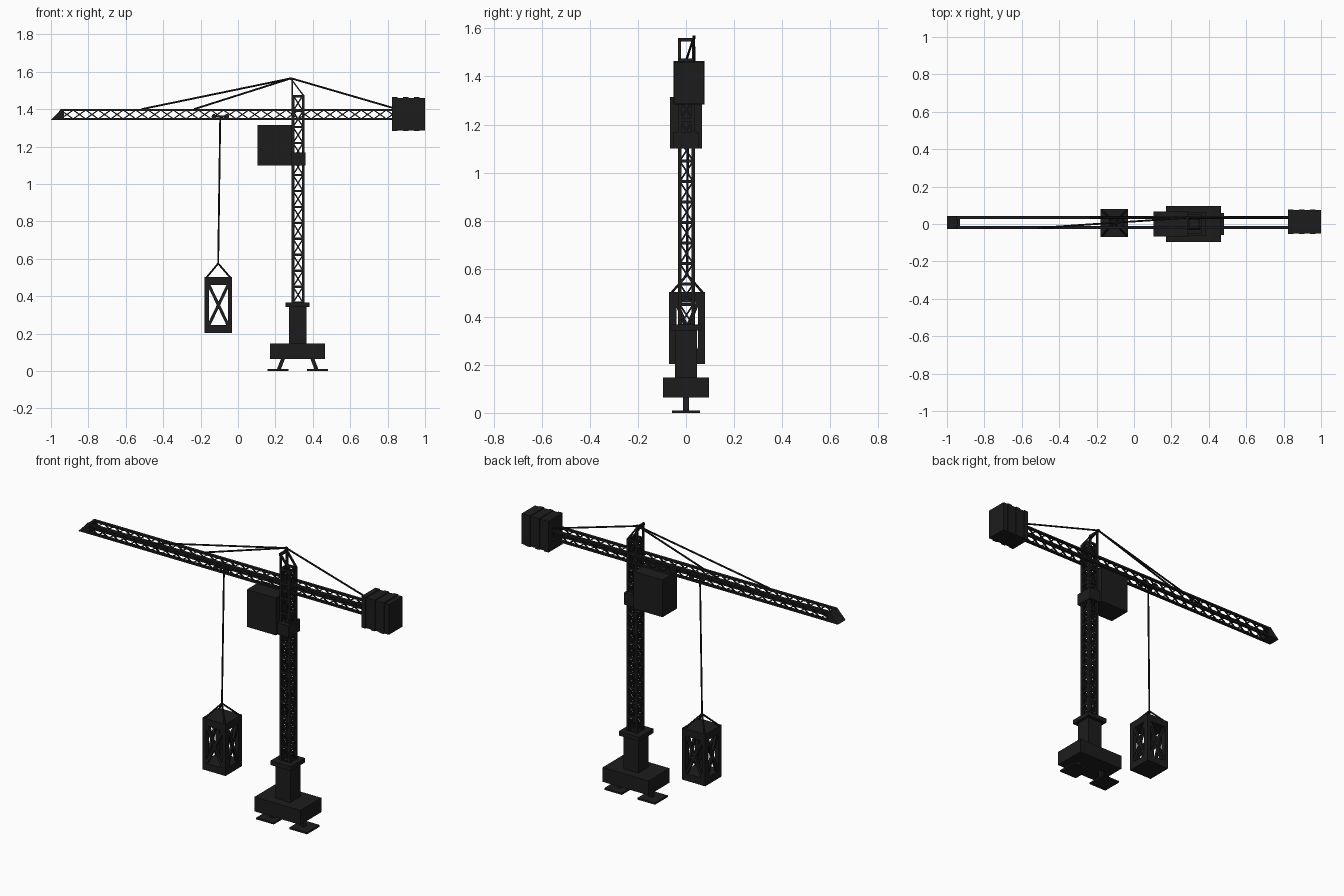
import bpy, bmesh
from mathutils import Vector, Matrix

if "Cube" in bpy.data.objects:
    bpy.data.objects.remove(bpy.data.objects["Cube"])

mat = bpy.data.materials.new("black_paint")
mat.diffuse_color = (0.012, 0.012, 0.012, 1)
mat.use_nodes = True
mat.node_tree.nodes["Principled BSDF"].inputs["Base Color"].default_value = mat.diffuse_color
X, Y, Z = Vector((1, 0, 0)), Vector((0, 1, 0)), Vector((0, 0, 1))


def finish(name, bm):
    bmesh.ops.recalc_face_normals(bm, faces=bm.faces)
    me = bpy.data.meshes.new(name)
    bm.to_mesh(me)
    bm.free()
    me.materials.append(mat)
    ob = bpy.data.objects.new(name, me)
    bpy.context.collection.objects.link(ob)
    return ob


def box(bm, x0, x1, y0, y1, z0, z1):
    m = Matrix.Translation(((x0 + x1) / 2, (y0 + y1) / 2, (z0 + z1) / 2))
    bmesh.ops.create_cube(bm, size=1, matrix=m @ Matrix.Diagonal((x1 - x0, y1 - y0, z1 - z0, 1)))


def beam(bm, a, b, w, h, ref=Y):
    """Square bar from a to b: w along ref, h across it."""
    a, b = Vector(a), Vector(b)
    d = (b - a).normalized()
    s = d.cross(ref).normalized()
    r = s.cross(d)
    rot = Matrix((d, r, s)).transposed().to_4x4()
    m = Matrix.Translation((a + b) / 2) @ rot @ Matrix.Diagonal(((b - a).length, w, h, 1))
    bmesh.ops.create_cube(bm, size=1, matrix=m)


def rod(bm, a, b, r, seg=8):
    a, b = Vector(a), Vector(b)
    d = b - a
    m = Matrix.Translation((a + b) / 2) @ d.to_track_quat('Z', 'Y').to_matrix().to_4x4()
    bmesh.ops.create_cone(bm, cap_ends=True, segments=seg, radius1=r, radius2=r, depth=d.length, matrix=m)


def prism(bm, profile, y0, y1):
    f = bm.faces.new([bm.verts.new((x, y0, z)) for x, z in profile])
    ext = bmesh.ops.extrude_face_region(bm, geom=[f])["geom"]
    bmesh.ops.translate(bm, vec=(0, y1 - y0, 0), verts=[v for v in ext if isinstance(v, bmesh.types.BMVert)])


def single_box(name, *dims):
    bm = bmesh.new()
    box(bm, *dims)
    return finish(name, bm)


# Base block, pedestal and collars
single_box("base_block", 0.172, 0.465, -0.096, 0.096, 0.065, 0.148)
single_box("pedestal", 0.272, 0.366, -0.045, 0.045, 0.148, 0.345)
single_box("pedestal_collar", 0.253, 0.383, -0.065, 0.065, 0.342, 0.367)

# Feet with slanted legs
for side, s in (("left", -1), ("right", 1)):
    bm = bmesh.new()
    c = 0.319
    xs = sorted((c + s * 0.05, c + s * 0.162))
    box(bm, xs[0], xs[1], -0.058, 0.058, 0, 0.01)
    beam(bm, (c + s * 0.102, 0, 0.005), (c + s * 0.075, 0, 0.075), 0.024, 0.02)
    finish(side + "_foot", bm)

# Lattice mast
mx0, mx1, my0, my1, mz0, mz1 = 0.287, 0.355, -0.033, 0.037, 0.365, 1.475
t = 0.014
bm = bmesh.new()
for x in (mx0, mx1 - t):
    for y in (my0, my1 - t):
        box(bm, x, x + t, y, y + t, mz0, mz1)
n = 13
step = (mz1 - mz0) / n
xa, xb, ya, yb = mx0 + t / 2, mx1 - t / 2, my0 + t / 2, my1 - t / 2
for i in range(n + 1):
    z = min(mz0 + i * step, mz1 - 0.006)
    for y in (ya, yb):
        beam(bm, (xa, y, z), (xb, y, z), 0.01, 0.012)
    for x in (xa, xb):
        beam(bm, (x, ya, z), (x, yb, z), 0.01, 0.012, X)
    if i < n:
        for z0, z1 in ((z, mz0 + (i + 1) * step), (mz0 + (i + 1) * step, z)):
            for y in (ya, yb):
                beam(bm, (xa, y, z0), (xb, y, z1), 0.006, 0.007)
            for x in (xa, xb):
                beam(bm, (x, ya, z0), (x, yb, z1), 0.006, 0.007, X)
finish("lattice_mast", bm)

# Mast head frame
bm = bmesh.new()
for y in (my0 + 0.006, my1 - 0.006):
    beam(bm, (0.291, y, 1.47), (0.291, y, 1.56), 0.012, 0.008)
    beam(bm, (0.287, y, 1.557), (0.351, y, 1.472), 0.012, 0.007)
box(bm, 0.285, 0.295, my0, my1, 1.545, 1.56)
box(bm, 0.278, 0.292, 0.027, 0.039, 1.555, 1.57)
finish("mast_head", bm)

# Operator cab and its mast collar
single_box("cab", 0.103, 0.288, -0.067, 0.067, 1.1, 1.315)
single_box("cab_collar", 0.28, 0.36, -0.053, 0.053, 1.1, 1.168)

# Jib with crossed side bracing
jx0, jx1, jz0, jz1 = -0.948, 0.86, 1.343, 1.4
bm = bmesh.new()
n = 27
step = (jx1 - jx0) / n
for y in (-0.019, 0.035):
    for z in (jz0 + 0.005, jz1 - 0.005):
        beam(bm, (jx0, y, z), (jx1, y, z), 0.017, 0.01)
    for i in range(n):
        x = jx0 + i * step
        beam(bm, (x, y, jz0 + 0.005), (x + step, y, jz1 - 0.005), 0.006, 0.006)
        beam(bm, (x, y, jz1 - 0.005), (x + step, y, jz0 + 0.005), 0.006, 0.006)
finish("jib", bm)

bm = bmesh.new()
prism(bm, [(-1.0, jz0), (-0.93, jz0), (-0.93, jz1), (-0.945, jz1)], -0.028, 0.044)
finish("jib_tip", bm)

# Counterweight slabs
bm = bmesh.new()
n = 6
w = 0.176 / n
for i in range(n):
    x = 0.824 + i * w
    d = 0.003 * (i % 2)
    box(bm, x, x + w - 0.001, -0.053 + d, 0.077 - d, 1.284 + d, 1.464 - d)
box(bm, 0.83, 0.995, -0.045, 0.07, 1.29, 1.455)
finish("counterweight", bm)

# Tie rods from mast head
apex = (0.284, 0.033, 1.565)
bm = bmesh.new()
for end in ((-0.515, -0.021, 1.4), (-0.235, 0.035, 1.4), (0.845, 0.035, 1.402)):
    rod(bm, apex, end, 0.005)
finish("tie_rods", bm)

# Trolley with wheels
bm = bmesh.new()
box(bm, -0.13, -0.06, -0.002, 0.018, 1.355, 1.367)
for x in (-0.128, -0.06):
    rod(bm, (x, -0.025, 1.361), (x, 0.041, 1.361), 0.006)
    for y in (-0.019, 0.035):
        rod(bm, (x, y - 0.006, 1.361), (x, y + 0.006, 1.361), 0.013, 12)
finish("trolley", bm)

# Hoist cable and slings
hook = (-0.106, 0.005, 0.575)
bm = bmesh.new()
rod(bm, hook, (-0.095, 0.008, 1.36), 0.005)
finish("hoist_cable", bm)
bm = bmesh.new()
for x in (-0.17, -0.04):
    for y in (-0.062, 0.072):
        rod(bm, hook, (x, y, 0.498), 0.005)
finish("load_slings", bm)

# Hanging load cage
cx0, cx1, cy0, cy1 = -0.178, -0.031, -0.07, 0.079
z0, z1 = 0.245, 0.46
bm = bmesh.new()
box(bm, cx0, cx1, cy0, cy1, z1, 0.502)
box(bm, cx0, cx1, cy0, cy1, 0.204, z0)
lx, ly = 0.022, 0.03
for x in (cx0, cx1 - lx):
    for y in (cy0, cy1 - ly):
        box(bm, x, x + lx, y, y + ly, z0, z1)
for a, b in ((z0, z1), (z1, z0)):
    for y in (cy0 + 0.01, cy1 - 0.01):
        beam(bm, (cx0 + lx, y, a), (cx1 - lx, y, b), 0.014, 0.016)
    for x in (cx0 + 0.01, cx1 - 0.01):
        beam(bm, (x, cy0 + ly, a), (x, cy1 - ly, b), 0.014, 0.016, X)
finish("load_cage", bm)
